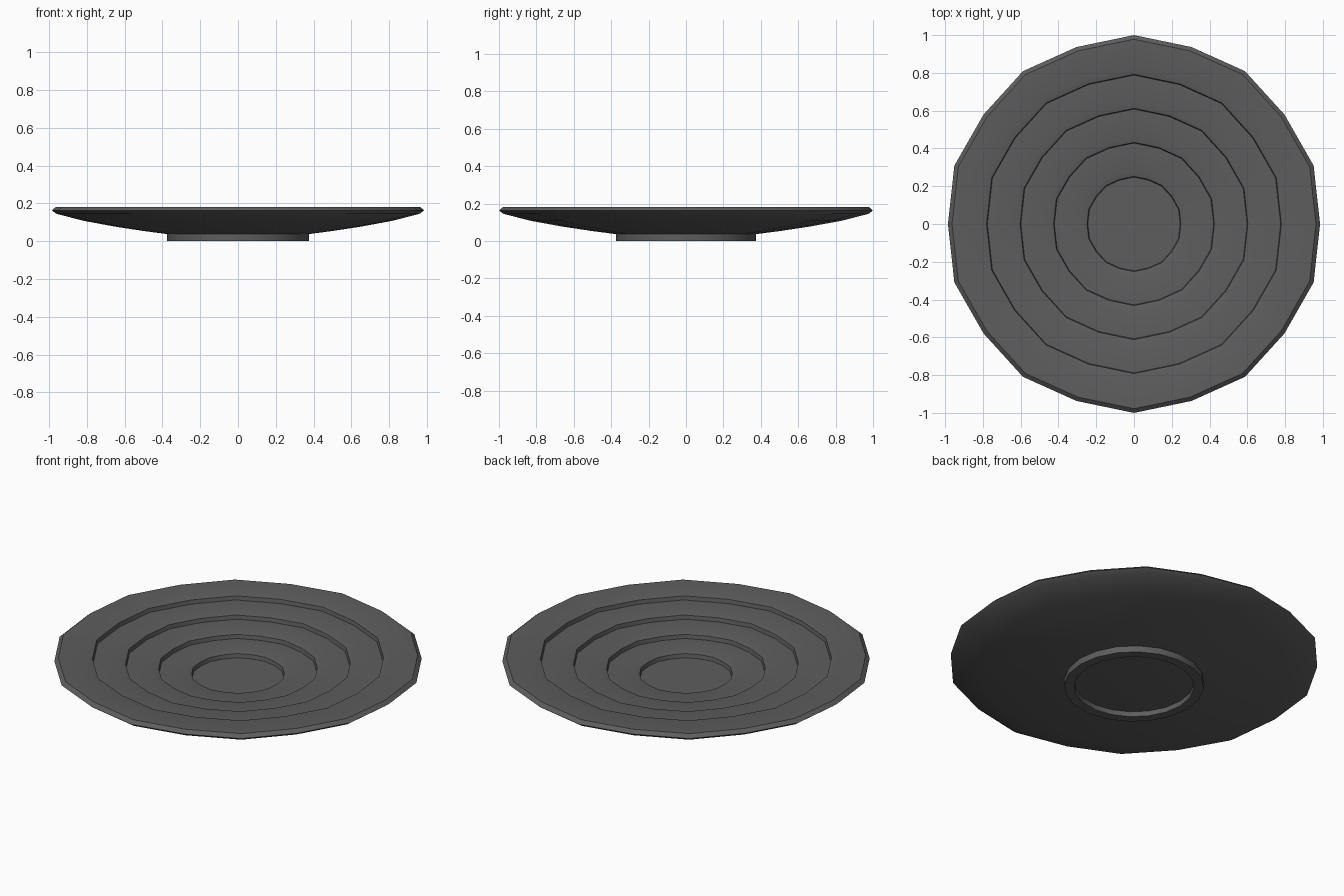
import bpy, bmesh, math

cube = bpy.data.objects.get("Cube")
if cube:
    bpy.data.objects.remove(cube, do_unlink=True)

SIDES = 20

grey = bpy.data.materials.new("dark_grey")
grey.use_nodes = True
colour = (0.11, 0.11, 0.11, 1)
grey.diffuse_color = colour
grey.node_tree.nodes["Principled BSDF"].inputs["Base Color"].default_value = colour


def lathe(name, profile, wave):
    """Turn a closed-ended (radius, z) profile; every other corner is pulled in by wave."""
    bm = bmesh.new()
    rings = []
    for r, z in profile:
        ring = []
        for i in range(SIDES):
            a = math.tau * i / SIDES
            rr = r * (1 if i % 2 else 1 - wave)
            ring.append(bm.verts.new((rr * math.cos(a), rr * math.sin(a), z)))
        rings.append(ring)
    for lower, upper in zip(rings, rings[1:]):
        for i in range(SIDES):
            j = (i + 1) % SIDES
            bm.faces.new((lower[i], lower[j], upper[j], upper[i]))
    bm.faces.new(rings[0])
    bm.faces.new(rings[-1])
    bmesh.ops.recalc_face_normals(bm, faces=bm.faces)
    mesh = bpy.data.meshes.new(name)
    bm.to_mesh(mesh)
    bm.free()
    mesh.materials.append(grey)
    obj = bpy.data.objects.new(name, mesh)
    bpy.context.collection.objects.link(obj)
    bpy.ops.object.select_all(action='DESELECT')
    obj.select_set(True)
    bpy.context.view_layer.objects.active = obj
    bpy.ops.object.shade_smooth_by_angle(angle=math.radians(25))
    return obj


# Dish: shallow curved underside, bevelled rim, then terraces stepping down
underside = [(0.32, 0.03), (0.5, 0.053), (0.66, 0.077), (0.83, 0.108), (0.975, 0.145)]
rim = [(1.0, 0.163), (0.978, 0.182)]
terraces = []
for step in range(4):
    r, z = 0.82 - 0.18 * step, 0.18 - 0.03 * step
    terraces += [(r, z), (r - 0.028, z - 0.007), (r - 0.032, z - 0.03)]
lathe("dish", underside + rim + terraces, 0.015)

# Foot: raised ring with a shallow recess
lathe("foot_ring", [(0.375, 0.042), (0.375, 0), (0.322, 0), (0.322, 0.03)], 0)
